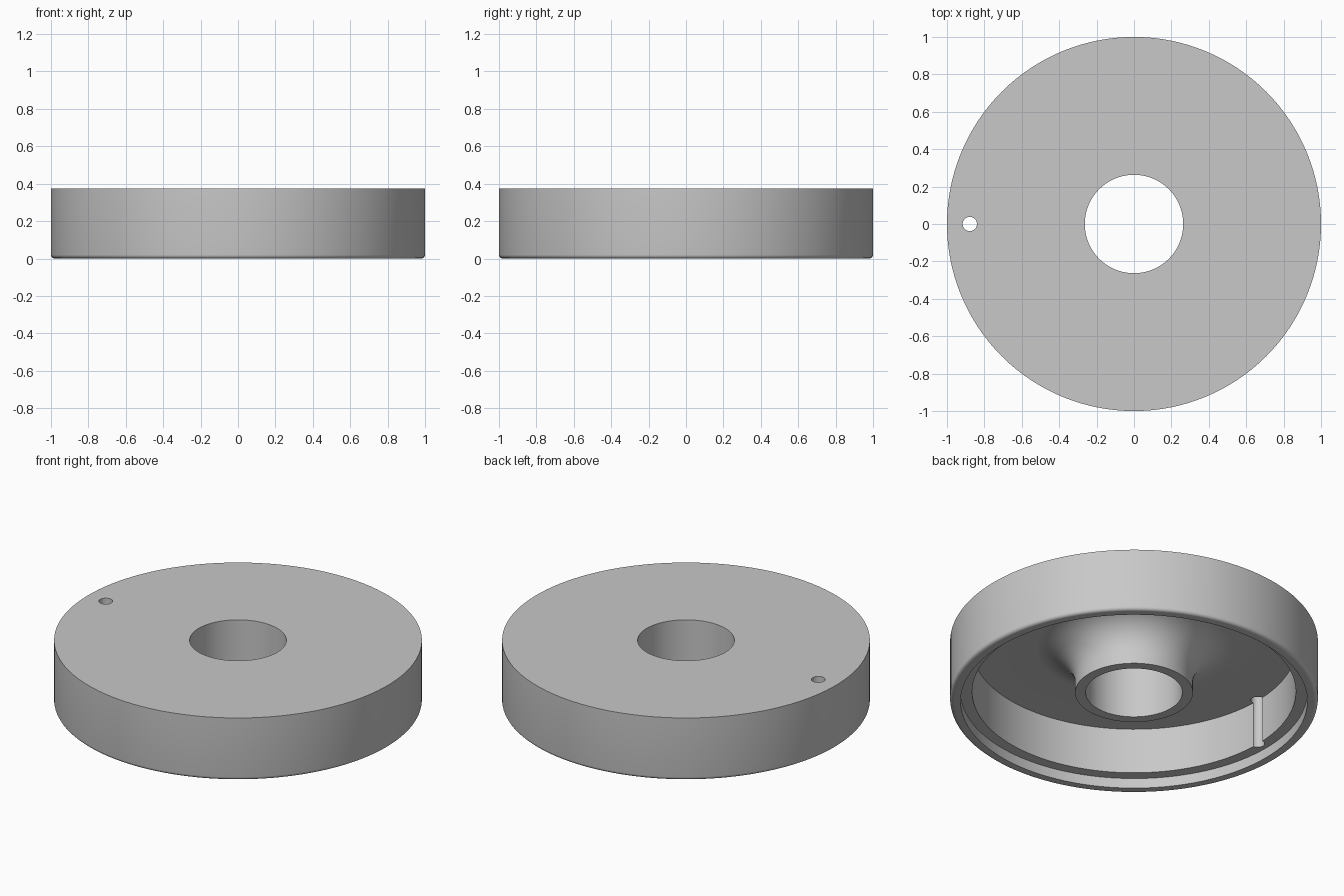
import bpy, bmesh, math

if "Cube" in bpy.data.objects:
    bpy.data.objects.remove(bpy.data.objects["Cube"], do_unlink=True)

SEGMENTS = 128
HEIGHT = 0.375


def arc(cx, cz, radius, start, end, steps):
    """Points along a circular fillet in the profile plane (degrees)."""
    angles = [math.radians(start + (end - start) * i / steps) for i in range(steps + 1)]
    return [(cx + radius * math.cos(a), cz + radius * math.sin(a)) for a in angles]


def lathe(name, profile):
    """Revolve a closed (radius, z) profile around the z axis."""
    bm = bmesh.new()
    verts = [bm.verts.new((r, 0, z)) for r, z in profile]
    edges = [bm.edges.new((v, verts[(i + 1) % len(verts)])) for i, v in enumerate(verts)]
    bmesh.ops.spin(bm, geom=verts + edges, cent=(0, 0, 0), axis=(0, 0, 1),
                   angle=math.tau, steps=SEGMENTS)
    bmesh.ops.remove_doubles(bm, verts=bm.verts, dist=0.0001)
    bmesh.ops.recalc_face_normals(bm, faces=bm.faces)
    mesh = bpy.data.meshes.new(name)
    bm.to_mesh(mesh)
    bm.free()
    obj = bpy.data.objects.new(name, mesh)
    bpy.context.collection.objects.link(obj)
    return obj


grey = bpy.data.materials.new("plain_grey")
grey.use_nodes = True
colour = (0.58, 0.58, 0.58, 1)
grey.diffuse_color = colour
grey.node_tree.nodes["Principled BSDF"].inputs["Base Color"].default_value = colour

# Hollow cap: outer wall, stepped lip, flat ceiling and filleted hub
edge, flare, ceiling, hub = 0.02, 0.215, 0.333, 0.32
profile = [(0.263, HEIGHT), (1, HEIGHT)]
profile += arc(1 - edge, edge, edge, 0, -90, 5)
profile += [(0.943, 0), (0.943, 0.06), (0.88, 0.06), (0.88, ceiling)]
profile += arc(hub + flare, ceiling - flare, flare, 90, 180, 14)
profile += [(hub, 0.055), (0.263, 0.055)]
cap = lathe("round_cap", profile)
cap.data.materials.append(grey)

# Small hole drilled through the ceiling, grooving the inner wall
bpy.ops.mesh.primitive_cylinder_add(vertices=32, radius=0.038, depth=1,
                                    location=(-0.878, 0, 0.3))
drill = bpy.context.object
drill.name = "hole_cutter"
drill.hide_render = True
drill.data.materials.append(grey)
cut = cap.modifiers.new("drill_hole", "BOOLEAN")
cut.operation = "DIFFERENCE"
cut.solver = "EXACT"
cut.object = drill

bpy.ops.object.select_all(action="DESELECT")
cap.select_set(True)
bpy.context.view_layer.objects.active = cap
bpy.ops.object.modifier_apply(modifier=cut.name)
bpy.data.objects.remove(drill, do_unlink=True)
bpy.ops.object.shade_smooth_by_angle(angle=math.radians(30))
